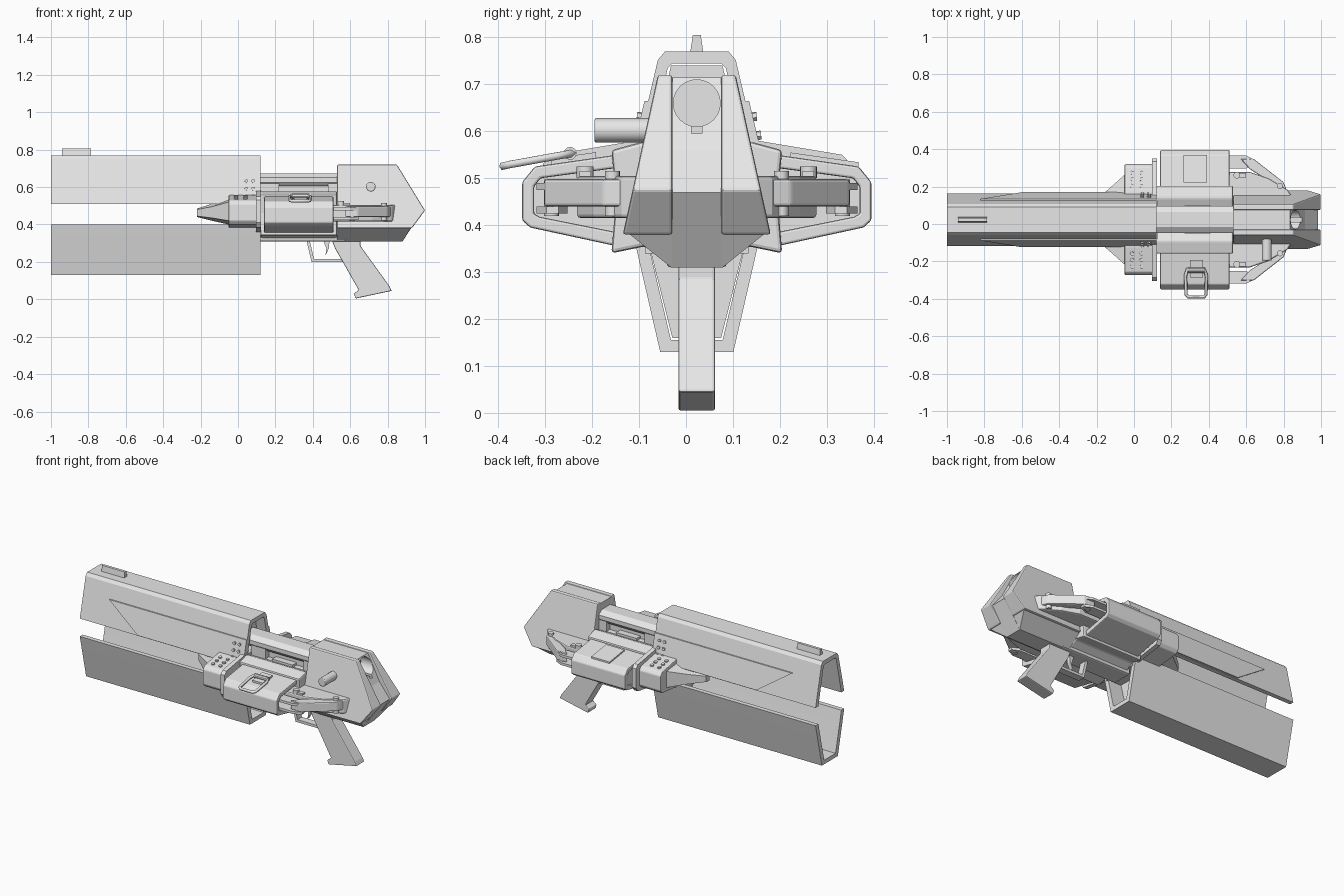
import bpy, bmesh, math
from mathutils import Vector

CY = 0.023  # the symmetry plane sits slightly off the middle
GREY = bpy.data.materials.new("gunmetal_grey")
GREY.diffuse_color = (0.8, 0.8, 0.8, 1)


def finish(ob, mirror=False, bevel=0.0):
    ob.location.y = CY
    ob.data.materials.append(GREY)
    if bevel:
        b = ob.modifiers.new("Bevel", 'BEVEL')
        b.width, b.segments, b.limit_method = bevel, 2, 'ANGLE'
    if mirror:
        ob.modifiers.new("Mirror", 'MIRROR').use_axis = (False, True, False)
    return ob


def loft(name, rings, mirror=False, bevel=0.0):
    """Skin a row of matching rings and cap both ends."""
    bm = bmesh.new()
    vs = [[bm.verts.new(p) for p in r] for r in rings]
    n = len(rings[0])
    for a, b in zip(vs, vs[1:]):
        for i in range(n):
            j = (i + 1) % n
            bm.faces.new((a[i], a[j], b[j], b[i]))
    bm.faces.new(vs[0][::-1])
    bm.faces.new(vs[-1])
    bmesh.ops.recalc_face_normals(bm, faces=bm.faces)
    me = bpy.data.meshes.new(name)
    bm.to_mesh(me)
    bm.free()
    ob = bpy.data.objects.new(name, me)
    bpy.context.collection.objects.link(ob)
    return finish(ob, mirror, bevel)


def along_x(name, yz, x0, x1, **k):
    return loft(name, [[(x, y, z) for y, z in yz] for x in (x0, x1)], **k)


def along_y(name, xz, y0, y1, **k):
    """y0 and y1 are numbers or functions of z."""
    f = lambda v, z: v(z) if callable(v) else v
    return loft(name, [[(x, f(v, z), z) for x, z in xz] for v in (y0, y1)], **k)


def along_z(name, xy, z0, z1, **k):
    return loft(name, [[(x, y, z) for x, y in xy] for z in (z0, z1)], **k)


def box(name, x, y, z, **k):
    return along_x(name, [(y[0], z[0]), (y[1], z[0]), (y[1], z[1]), (y[0], z[1])], *x, **k)


def both(half):
    """Complete a half outline across the symmetry plane."""
    return half + [(-y, z) for y, z in reversed(half)]


def rod(name, p, q, r, sides=16, **k):
    p, q = Vector(p), Vector(q)
    d = (q - p).normalized()
    u = d.orthogonal().normalized()
    v = d.cross(u)
    ring = [u * math.cos(2 * math.pi * i / sides) * r + v * math.sin(2 * math.pi * i / sides) * r
            for i in range(sides)]
    ob = loft(name, [[p + o for o in ring], [q + o for o in ring]], **k)
    bpy.ops.object.select_all(action='DESELECT')
    bpy.context.view_layer.objects.active = ob
    ob.select_set(True)
    bpy.ops.object.shade_smooth_by_angle(angle=math.radians(35))
    return ob


def wire(name, pts, r, closed=False):
    cu = bpy.data.curves.new(name, 'CURVE')
    cu.dimensions, cu.bevel_depth, cu.bevel_resolution = '3D', r, 1
    s = cu.splines.new('POLY')
    s.points.add(len(pts) - 1)
    for p, c in zip(s.points, pts):
        p.co = (*c, 1)
    s.use_cyclic_u = closed
    ob = bpy.data.objects.new(name, cu)
    bpy.context.collection.objects.link(ob)
    return finish(ob)


# Barrel shrouds: two facing channels with a gap between them
along_x("upper_shroud", both([(0.068, 0.77), (0.083, 0.752), (0.14, 0.51),
                              (0.112, 0.51), (0.062, 0.735), (0.052, 0.745)]), -1, 0.12)
along_x("lower_shroud", both([(0.078, 0.13), (0.123, 0.325), (0.14, 0.40),
                              (0.112, 0.40), (0.095, 0.325), (0.055, 0.155)]), -1, 0.12)

# Raised panel on the upper shroud flanks
side = lambda z: 0.083 + (0.752 - z) * 0.2355
along_y("shroud_side_panel", [(-0.82, 0.665), (0.12, 0.665), (0.12, 0.515), (-0.6, 0.515)],
        lambda z: side(z) - 0.004, lambda z: side(z) + 0.008, mirror=True)
along_y("front_sight", [(-0.94, 0.768), (-0.94, 0.805), (-0.785, 0.805), (-0.785, 0.768)],
        lambda z: -0.014 + (z - 0.768) * 0.15, lambda z: 0.014 - (z - 0.768) * 0.15)

# Bulkheads joining the shrouds to the receiver
along_x("upper_bulkhead", both([(0.055, 0.74), (0.106, 0.51)]), 0.0, 0.06)
box("middle_bulkhead", (-0.05, 0.125), (-0.11, 0.11), (0.34, 0.58))
along_x("lower_bulkhead", both([(0.11, 0.39), (0.052, 0.16)]), 0.0, 0.03)

# Receiver: core, top tube, supports and side collars
box("receiver_core", (0.1, 0.58), (-0.065, 0.065), (0.31, 0.56), bevel=0.01)
box("receiver_spine", (0.1, 0.6), (-0.035, 0.035), (0.55, 0.63))
along_x("top_tube", both([(0.04, 0.672), (0.072, 0.65), (0.072, 0.625), (0.055, 0.605)]), 0.03, 0.56)
for x0, x1 in ((0.12, 0.22), (0.48, 0.56)):
    box("tube_support", (x0, x1), (-0.068, 0.068), (0.54, 0.63))
box("slide_rail", (0.27, 0.41), (-0.075, 0.075), (0.545, 0.575))
along_x("side_collar", [(0.05, 0.55), (0.115, 0.578), (0.182, 0.56), (0.172, 0.46),
                        (0.182, 0.34), (0.11, 0.355), (0.05, 0.32)], 0.12, 0.53,
        mirror=True, bevel=0.008)

# Side pods: rounded sleeve around an inner block
along_x("side_pod", [(0.17, 0.55), (0.345, 0.525), (0.372, 0.492), (0.372, 0.41), (0.355, 0.395),
                     (0.17, 0.355), (0.17, 0.385), (0.335, 0.418), (0.347, 0.425), (0.347, 0.482),
                     (0.333, 0.5), (0.17, 0.522)], 0.14, 0.51, mirror=True, bevel=0.005)
along_x("pod_core", [(0.16, 0.525), (0.335, 0.502), (0.35, 0.48), (0.35, 0.42), (0.16, 0.38)],
        0.15, 0.44, mirror=True)

# Front clamps, flange and tapered nose on each side
along_x("front_clamp", [(0.1, 0.56), (0.15, 0.555), (0.28, 0.53), (0.297, 0.51), (0.297, 0.42),
                        (0.28, 0.40), (0.1, 0.38)], -0.05, 0.1, mirror=True, bevel=0.005)
along_x("clamp_flange", [(0.1, 0.585), (0.16, 0.575), (0.31, 0.55), (0.328, 0.53), (0.328, 0.41),
                         (0.31, 0.385), (0.1, 0.355)], 0.095, 0.122, mirror=True)
loft("nose_taper", [[(x, 0.06, z0), (x, y, z0 + c), (x, y, z1 - c), (x, 0.06, z1)]
                    for x, y, z0, z1, c in ((-0.22, 0.095, 0.44, 0.485, 0.005),
                                            (-0.14, 0.16, 0.42, 0.51, 0.015),
                                            (-0.05, 0.24, 0.40, 0.54, 0.02))], mirror=True)
for x in (-0.01, 0.04):
    for y in (0.18, 0.215, 0.25):
        z = 0.555 - (y - 0.15) * 0.19
        rod("clamp_bolt", (x, y, z - 0.01), (x, y + 0.002, z + 0.007), 0.011, 6, mirror=True)
for x in (0.045, 0.08):
    for z in (0.55, 0.59, 0.63):
        y = side(z) + 0.008
        rod("shroud_bolt", (x, y - 0.01, z), (x, y + 0.008, z + 0.002), 0.01, 6, mirror=True)

# Rear stock: two cheeks, each wider at the bottom, around a centre block
cheek = lambda z: 0.083 + (0.72 - z) * 0.22
along_y("stock_cheek", [(0.53, 0.72), (0.85, 0.72), (1.0, 0.475), (0.93, 0.38), (0.53, 0.38)],
        0.052, cheek, mirror=True, bevel=0.006)
core = along_y("stock_core", [(0.53, 0.715), (0.835, 0.715), (0.915, 0.56), (0.985, 0.47),
                              (0.88, 0.31), (0.53, 0.31)], -0.053, 0.053)
along_y("stock_lower_edge", [(0.53, 0.39), (0.93, 0.39), (0.88, 0.31), (0.53, 0.31)], 0.05,
        lambda z: 0.055 + (z - 0.31) * 1.25, mirror=True)

# Round socket with a slot, cut into the stock rear
for cutter in (rod("socket_cutter", (0.79, 0, 0.66), (1.1, 0, 0.66), 0.05, 24),
               box("slot_cutter", (0.82, 1.1), (-0.011, 0.011), (0.595, 0.64))):
    cutter.hide_render = True
    cutter.hide_set(True)
    m = core.modifiers.new("Cut", 'BOOLEAN')
    m.object, m.operation, m.solver = cutter, 'DIFFERENCE', 'EXACT'

# Side wings and linkages behind the pods
along_z("rear_wing", [(0.43, 0.255), (0.62, 0.255), (0.72, 0.22), (0.82, 0.16), (0.86, 0.1), (0.43, 0.1)],
        0.415, 0.505, mirror=True, bevel=0.008)
for z0, z1 in ((0.425, 0.44), (0.475, 0.49)):
    along_z("clevis_plate", [(0.42, 0.275), (0.42, 0.342), (0.6, 0.342), (0.645, 0.32), (0.645, 0.295),
                             (0.6, 0.275)], z0, z1, mirror=True)
rod("clevis_pin", (0.61, 0.31, 0.42), (0.61, 0.31, 0.497), 0.016, mirror=True)
along_z("link_arm", [(0.57, 0.325), (0.64, 0.325), (0.80, 0.2), (0.82, 0.15), (0.76, 0.18), (0.62, 0.27)],
        0.44, 0.498, mirror=True, bevel=0.006)
rod("link_pin", (0.78, 0.18, 0.42), (0.78, 0.18, 0.515), 0.016, mirror=True)
box("wing_lug", (0.54, 0.6), (0.225, 0.25), (0.5, 0.515), mirror=True)
rod("lug_pin", (0.55, 0.238, 0.5), (0.55, 0.238, 0.525), 0.018, mirror=True)

# Charging knob on the front side only
rod("charging_knob", (0.71, -0.218, 0.602), (0.71, -0.09, 0.602), 0.026, 16, bevel=0.004)

# Buckle on the front pod, flat cover on the back pod
pod_top = lambda y: 0.55 - (abs(y) - 0.17) * 0.143
along_x("buckle_base", [(-0.31, pod_top(0.31) - 0.005), (-0.31, pod_top(0.31) + 0.012),
                        (-0.215, pod_top(0.215) + 0.012), (-0.215, pod_top(0.215) - 0.005)], 0.3, 0.37)
wire("buckle_loop", [(0.285, -0.265, 0.553), (0.375, -0.265, 0.553), (0.388, -0.3, 0.547),
                     (0.385, -0.4, 0.529), (0.375, -0.413, 0.526), (0.29, -0.413, 0.526),
                     (0.278, -0.4, 0.529), (0.275, -0.3, 0.547)], 0.009, True)
rod("buckle_hinge", (0.29, -0.27, 0.553), (0.38, -0.27, 0.553), 0.014, 10)
along_x("pod_cover", [(0.2, pod_top(0.2) - 0.004), (0.2, pod_top(0.2) + 0.009),
                      (0.345, pod_top(0.345) + 0.009), (0.345, pod_top(0.345) - 0.004)], 0.265, 0.39)

# Grip, trigger and guard
along_y("grip", [(0.5, 0.32), (0.655, 0.32), (0.655, 0.285), (0.81, 0.07), (0.822, 0.045), (0.628, 0.004),
                 (0.62, 0.03), (0.645, 0.05), (0.52, 0.27)], -0.039, 0.039, bevel=0.005)
along_y("trigger", [(0.455, 0.32), (0.49, 0.32), (0.485, 0.27), (0.468, 0.235), (0.472, 0.27)],
        -0.012, 0.012)
along_y("trigger_guard", [(0.365, 0.32), (0.393, 0.2), (0.565, 0.2), (0.555, 0.216), (0.406, 0.216),
                          (0.382, 0.32)], -0.022, 0.022)
